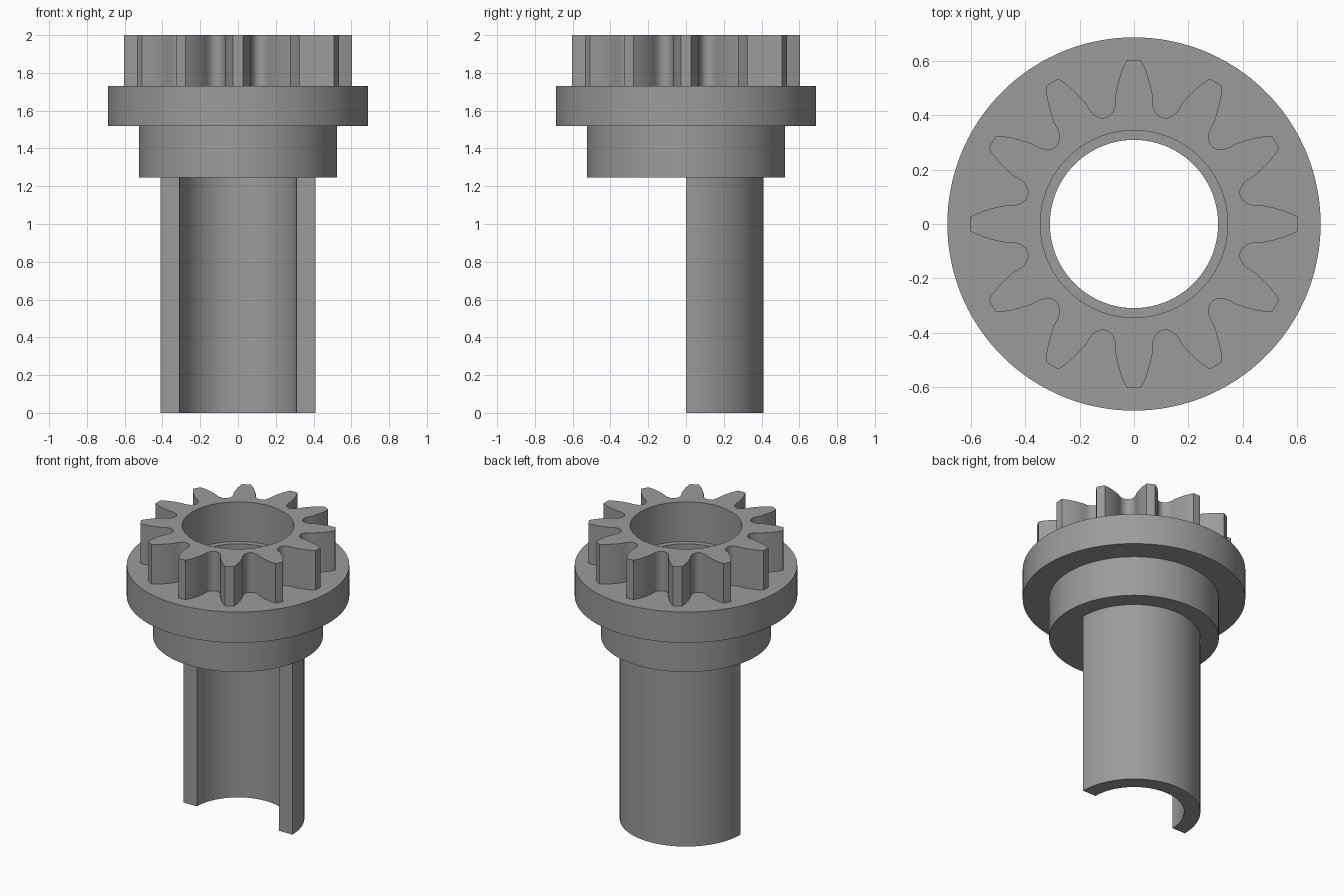
import bpy, bmesh, math

if "Cube" in bpy.data.objects:
    bpy.data.objects.remove(bpy.data.objects["Cube"])

TEETH = 12
# Half tooth, from tip centre to valley centre (radial, sideways)
HALF = [(0.604, 0), (0.603, 0.027), (0.56, 0.047), (0.51, 0.061), (0.472, 0.069),
        (0.44, 0.069), (0.414, 0.077), (0.398, 0.092), (0.392, 0.105)]
half_polar = [(math.atan2(s, r), math.hypot(r, s)) for r, s in HALF]
half_polar[-1] = (math.pi / TEETH, half_polar[-1][1])

# Full gear outline as (angle, radius); the same angles serve every ring
outline = []
for t in range(TEETH):
    base = 2 * math.pi * t / TEETH
    outline += [(base + a, r) for a, r in half_polar]
    outline += [(base + 2 * math.pi / TEETH - a, r) for a, r in half_polar[-2:0:-1]]
N = len(outline)

metal = bpy.data.materials.new("grey metal")
metal.diffuse_color = (0.33, 0.33, 0.33, 1)
metal.use_nodes = True
metal.node_tree.nodes["Principled BSDF"].inputs["Base Color"].default_value = metal.diffuse_color


def ring(bm, radius, z, ids):
    """Ring of vertices; radius None follows the gear teeth."""
    out = []
    for i in ids:
        a, r = outline[i % N]
        r = r if radius is None else radius
        out.append(bm.verts.new((r * math.cos(a), r * math.sin(a), z)))
    return out


def sweep(bm, profile, ids, closed=True):
    """Skin consecutive rings of a (radius, z) profile."""
    rings = [ring(bm, r, z, ids) for r, z in profile]
    n = len(ids)
    for a, b in zip(rings, rings[1:]):
        for i in range(n if closed else n - 1):
            j = (i + 1) % n
            bm.faces.new((a[i], a[j], b[j], b[i]))
    return rings


def finish(bm, name):
    bmesh.ops.remove_doubles(bm, verts=bm.verts, dist=1e-5)
    mesh = bpy.data.meshes.new(name)
    bm.to_mesh(mesh)
    bm.free()
    mesh.materials.append(metal)
    ob = bpy.data.objects.new(name, mesh)
    bpy.context.collection.objects.link(ob)
    bpy.ops.object.select_all(action='DESELECT')
    ob.select_set(True)
    bpy.context.view_layer.objects.active = ob
    bpy.ops.object.shade_smooth_by_angle(angle=math.radians(28))


full = list(range(N))
back = list(range(N // 2 + 1))
front = list(range(N // 2, N + 1))
BORE, SLEEVE, COLLAR, FLANGE, RECESS = 0.31, 0.41, 0.525, 0.688, 0.345
Z1, Z2, Z3, Z4 = 1.245, 1.52, 1.73, 2.0

# Toothed gear with the wide recess inside
bm = bmesh.new()
sweep(bm, [(None, Z3), (None, Z4), (RECESS, Z4), (RECESS, Z3)], full)
finish(bm, "gear")

# Collar and flange, recess ledge and bore
bm = bmesh.new()
sweep(bm, [(SLEEVE, Z1), (COLLAR, Z1), (COLLAR, Z2), (FLANGE, Z2),
           (FLANGE, Z3), (None, Z3)], full)
sweep(bm, [(RECESS, Z3), (BORE, Z3), (BORE, Z1)], full)
sweep(bm, [(BORE, Z1), (SLEEVE, Z1)], front, closed=False)
finish(bm, "collar_and_flange")

# Half-round sleeve with flat cut ends
bm = bmesh.new()
inner_top, inner_low, outer_low, outer_top = sweep(
    bm, [(BORE, Z1), (BORE, 0), (SLEEVE, 0), (SLEEVE, Z1)], back, closed=False)
bm.faces.new((inner_top[0], inner_low[0], outer_low[0], outer_top[0]))
bm.faces.new((outer_top[-1], outer_low[-1], inner_low[-1], inner_top[-1]))
finish(bm, "half_sleeve")
